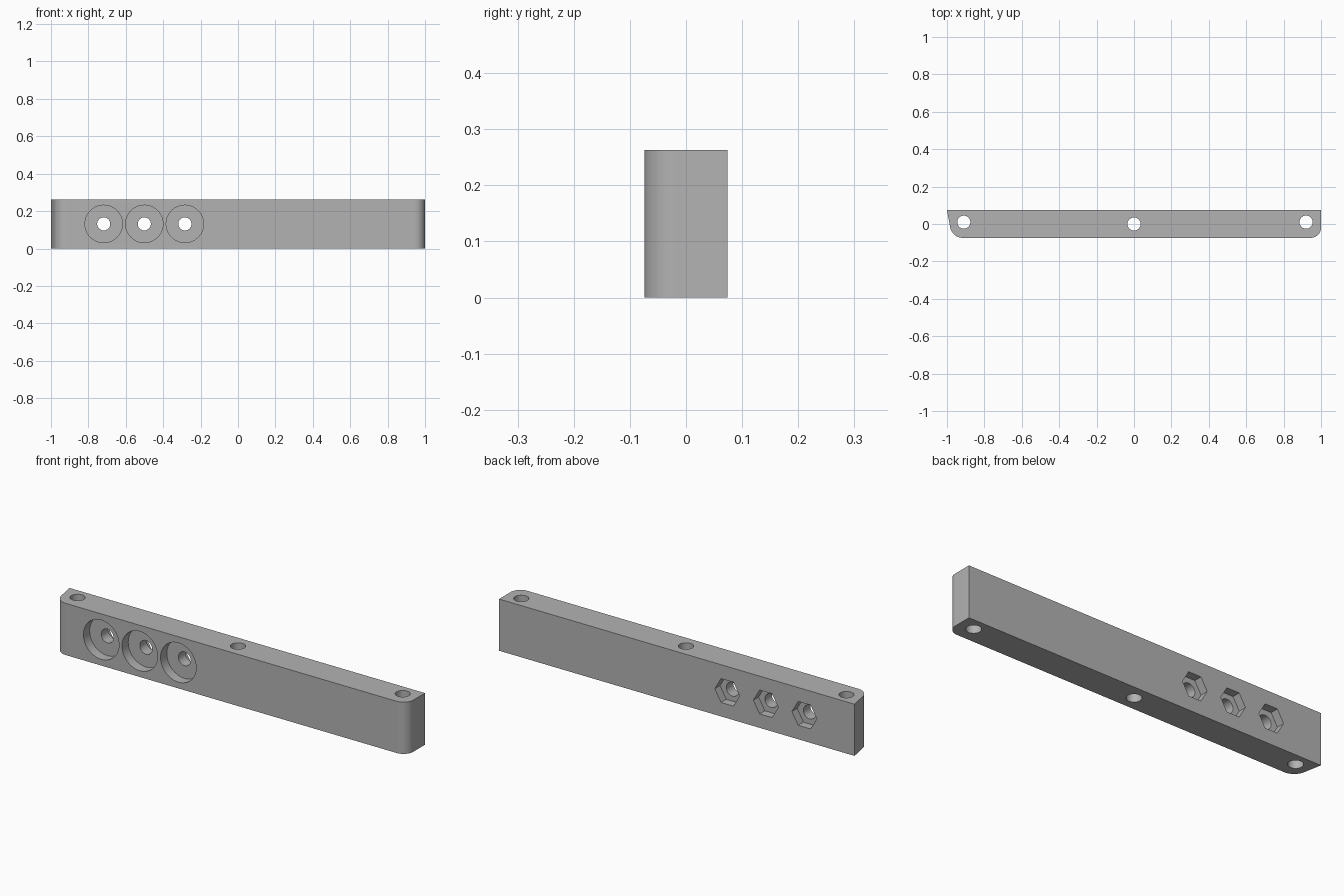
import bpy, bmesh, math
from mathutils import Matrix, Vector

cube = bpy.data.objects.get("Cube")
if cube:
    bpy.data.objects.remove(cube)

HEIGHT, HALF_DEPTH = 0.263, 0.074
MID = HEIGHT / 2

grey = bpy.data.materials.new("plain_grey")
grey.use_nodes = True
colour = (0.45, 0.45, 0.45, 1)
grey.diffuse_color = colour
grey.node_tree.nodes["Principled BSDF"].inputs["Base Color"].default_value = colour


def make_object(name, bm):
    bmesh.ops.recalc_face_normals(bm, faces=bm.faces)
    mesh = bpy.data.meshes.new(name)
    bm.to_mesh(mesh)
    bm.free()
    mesh.materials.append(grey)
    obj = bpy.data.objects.new(name, mesh)
    bpy.context.collection.objects.link(obj)
    return obj


def drill(body, start, end, radius, sides):
    """Cut a prism running from start to end out of the body."""
    start, end = Vector(start), Vector(end)
    axis = end - start
    turn = Matrix.Rotation(math.pi / 2, 4, 'X') if abs(axis.y) > abs(axis.z) else Matrix()
    bm = bmesh.new()
    bmesh.ops.create_cone(bm, cap_ends=True, segments=sides, radius1=radius,
                          radius2=radius, depth=axis.length,
                          matrix=Matrix.Translation((start + end) / 2) @ turn)
    # Hexagons get a corner pointing sideways
    if sides == 6:
        centre = (start + end) / 2
        bmesh.ops.rotate(bm, verts=bm.verts, cent=centre,
                         matrix=Matrix.Rotation(math.pi / 6, 3, 'Y'))
    cutter = make_object("cutter", bm)
    cutter.hide_render = True
    mod = body.modifiers.new("cut", 'BOOLEAN')
    mod.operation, mod.solver, mod.object = 'DIFFERENCE', 'EXACT', cutter
    bpy.ops.object.modifier_apply(modifier=mod.name)
    bpy.data.objects.remove(cutter)


# Bar: extruded plan with one slanted end and rounded front corners
bm = bmesh.new()
plan = [(-1, HALF_DEPTH), (-0.972, -HALF_DEPTH), (1, -HALF_DEPTH), (1, HALF_DEPTH)]
base = bm.faces.new([bm.verts.new((x, y, 0)) for x, y in plan])
top = bmesh.ops.extrude_face_region(bm, geom=[base])["geom"]
bmesh.ops.translate(bm, vec=(0, 0, HEIGHT),
                    verts=[v for v in top if isinstance(v, bmesh.types.BMVert)])
corners = [e for e in bm.edges
           if abs(e.verts[0].co.z - e.verts[1].co.z) > 0.1 and e.verts[0].co.y < 0]
bmesh.ops.bevel(bm, geom=corners, offset=0.055, segments=12, profile=0.5,
                affect='EDGES')
bar = make_object("mounting_bar", bm)
bpy.context.view_layer.objects.active = bar
bar.select_set(True)

# Vertical screw holes
for x, y in ((-0.91, 0.01), (0, 0), (0.92, 0.01)):
    drill(bar, (x, y, -0.1), (x, y, HEIGHT + 0.1), 0.035, 48)

# Cross holes with a round front recess and a hexagonal nut pocket behind
for x in (-0.718, -0.501, -0.284):
    drill(bar, (x, -0.2, MID), (x, 0.2, MID), 0.035, 48)
    drill(bar, (x, -0.2, MID), (x, -HALF_DEPTH + 0.05, MID), 0.1, 64)
    drill(bar, (x, HALF_DEPTH - 0.042, MID), (x, 0.2, MID), 0.07, 6)

bpy.ops.object.shade_smooth_by_angle(angle=math.radians(30))
